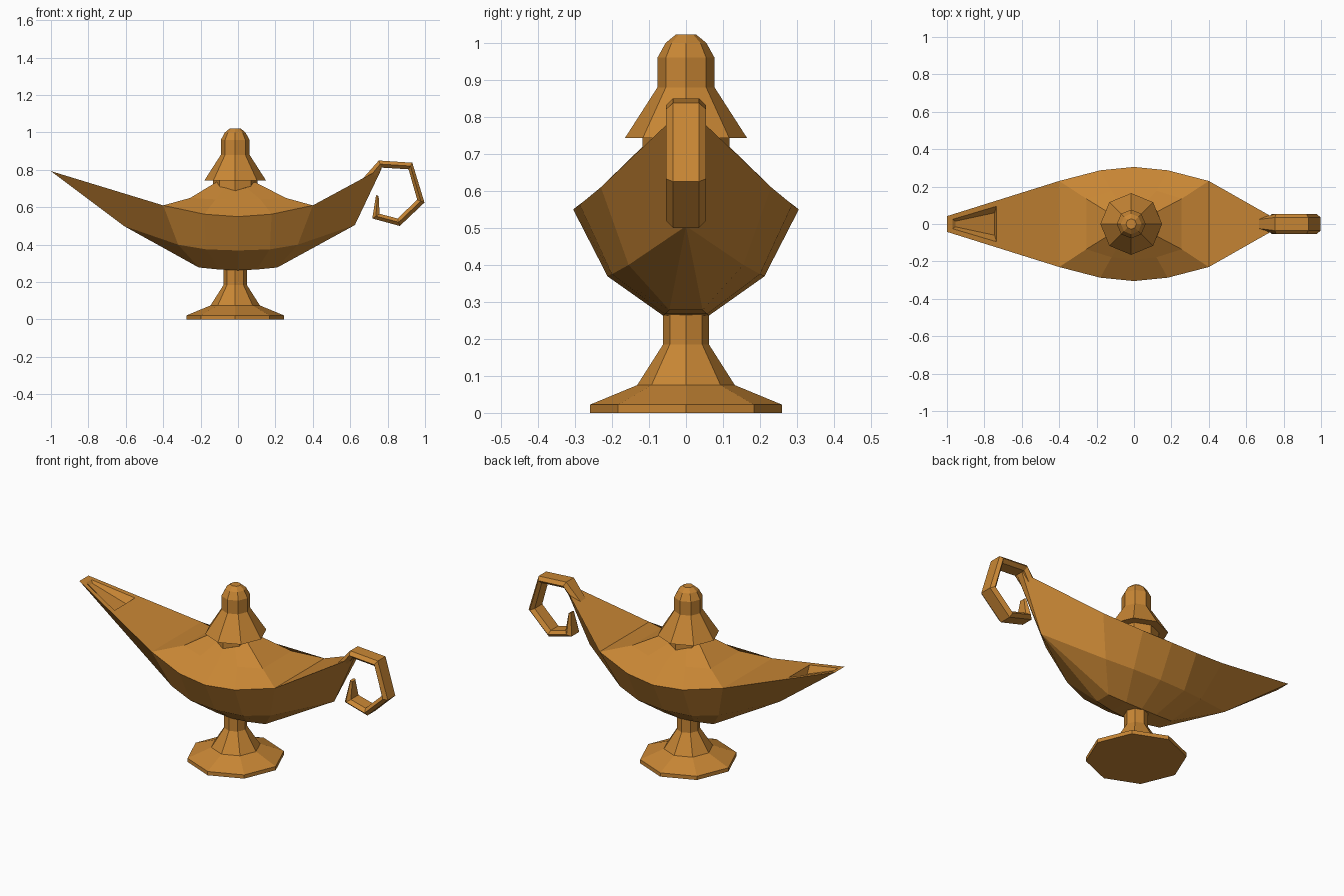
import bpy, bmesh, math

if "Cube" in bpy.data.objects:
    bpy.data.objects.remove(bpy.data.objects["Cube"])

brass = bpy.data.materials.new("brass")
brass.diffuse_color = (0.58, 0.24, 0.035, 1)
brass.use_nodes = True
brass.node_tree.nodes["Principled BSDF"].inputs["Base Color"].default_value = brass.diffuse_color


def finish(bm, name):
    bmesh.ops.remove_doubles(bm, verts=bm.verts, dist=1e-4)
    bmesh.ops.dissolve_degenerate(bm, edges=bm.edges, dist=1e-5)
    bmesh.ops.recalc_face_normals(bm, faces=bm.faces)
    me = bpy.data.meshes.new(name)
    bm.to_mesh(me)
    bm.free()
    me.materials.append(brass)
    ob = bpy.data.objects.new(name, me)
    bpy.context.collection.objects.link(ob)
    return ob


def bridge(bm, a, b, closed=True):
    n = len(a)
    for i in range(n if closed else n - 1):
        j = (i + 1) % n
        bm.faces.new((a[i], a[j], b[j], b[i]))


def skin(bm, loops):
    """Join closed loops of points and cap both ends."""
    rows = [[bm.verts.new(p) for p in loop] for loop in loops]
    for a, b in zip(rows, rows[1:]):
        bridge(bm, a, b)
    bm.faces.new(rows[0])
    bm.faces.new(rows[-1])


def lathe(name, profile, cx=-0.015, n=8):
    bm = bmesh.new()
    skin(bm, [[(cx + r * math.cos(k * math.tau / n), r * math.sin(k * math.tau / n), z)
               for k in range(n)] for r, z in profile])
    return finish(bm, name)


# Foot and lid: eight-sided turned parts
lathe("foot", [(.26, 0), (.26, .022), (.132, .075), (.062, .185), (.062, .28)])
lathe("lid", [(.118, .67), (.118, .743), (.165, .743), (.077, .88), (.077, .96),
              (.055, 1.0), (.028, 1.022)])

# Body: long lines of the hull, left end to right end (x, half width, z)
rim = [(-1, .042, .793), (-.4, .23, .61), (-.18, .287, .563), (0, .305, .55),
       (.18, .287, .563), (.4, .23, .61), (.77, .02, .81)]
chine = [(-.61, 0, .5), (-.32, .155, .4), (-.17, .2, .375), (0, .212, .369),
         (.17, .2, .375), (.32, .155, .4), (.625, 0, .505)]
keel = [(-.61, 0, .5), (-.21, .045, .278), (-.1, .057, .267), (0, .062, .263),
        (.1, .057, .267), (.21, .045, .278), (.625, 0, .505)]
bm = bmesh.new()
lines = [[bm.verts.new((x, s * y, z)) for x, y, z in line]
         for s, line in ((-1, rim), (-1, chine), (-1, keel), (1, keel), (1, chine), (1, rim))]
for a, b in zip(lines, lines[1:]):
    bridge(bm, a, b, closed=False)
front, back = lines[0], lines[-1]
for e in (0, -1):
    bm.faces.new((front[e], lines[2][e], lines[3][e], back[e]))
bm.faces.new((front[5], front[6], back[6], back[5]))


# Raised shoulder under the lid
def ring(half):
    return [bm.verts.new((x, -y, z)) for x, y, z in half] + \
           [bm.verts.new((x, y, z)) for x, y, z in reversed(half)]


mid = ring([(-.255, .135, .65), (-.12, .178, .642), (0, .19, .638),
            (.12, .178, .642), (.255, .135, .65)])
top = ring([(-.115, .048, .735), (-.07, .095, .705), (-.015, .115, .69),
            (.045, .095, .705), (.09, .048, .735)])
bridge(bm, front[1:6] + back[5:0:-1], mid)
bridge(bm, mid, top)
bm.faces.new(top)


# Spout deck with a sunken opening
def deck(x, y, drop=0):
    return bm.verts.new((x, y, .793 - .305 * (x + 1) - drop))


outer = [front[0], front[1], back[1], back[0]]
edge = [deck(-.97, -.025), deck(-.735, -.095), deck(-.735, .095), deck(-.97, .025)]
floor = [deck(-.955, -.015, .01), deck(-.745, -.06, .04),
         deck(-.745, .06, .04), deck(-.955, .015, .01)]
bridge(bm, outer, edge)
bridge(bm, edge, floor)
bm.faces.new(floor)
finish(bm, "body")

# Handle: hexagonal bar curled into a loop (outer x, z, inner x, z, half width)
path = [(.655, .74, .70, .72, .035), (.753, .85, .767, .812, .054),
        (.932, .838, .912, .803, .054), (.997, .625, .958, .64, .054),
        (.865, .50, .853, .54, .054), (.718, .54, .757, .565, .054),
        (.738, .665, .752, .66, .022)]
loops = []
for ox, oz, ix, iz, w in path:
    mx, mz, f = (ox + ix) / 2, (oz + iz) / 2, w * .65
    loops.append([(ox, -f, oz), (ox, f, oz), (mx, w, mz),
                  (ix, f, iz), (ix, -f, iz), (mx, -w, mz)])
bm = bmesh.new()
skin(bm, loops)
finish(bm, "handle")
